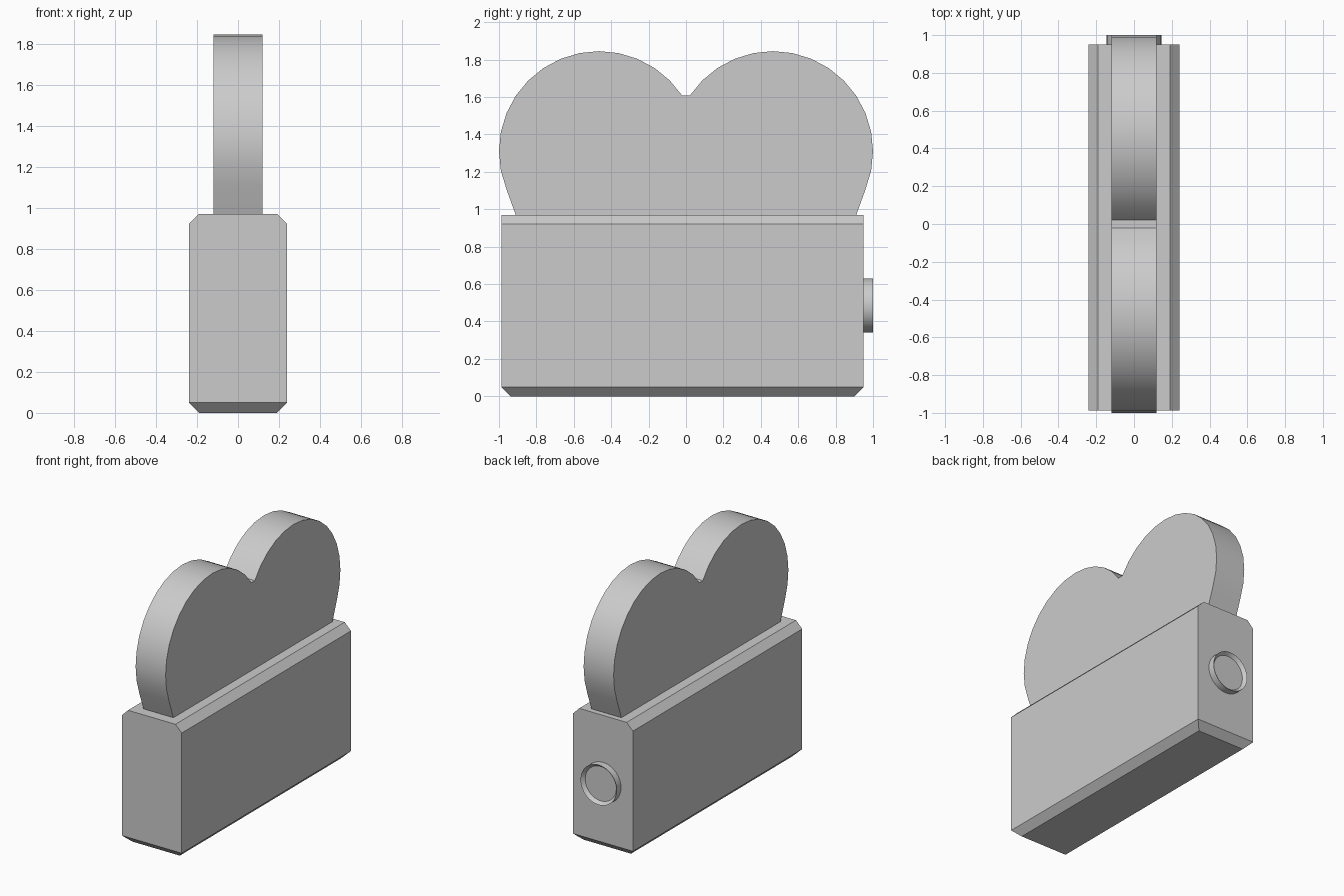
import bpy, bmesh, math

if "Cube" in bpy.data.objects:
    bpy.data.objects.remove(bpy.data.objects["Cube"])


def finish(name, bm, smooth=False):
    bmesh.ops.recalc_face_normals(bm, faces=bm.faces)
    mesh = bpy.data.meshes.new(name)
    bm.to_mesh(mesh)
    bm.free()
    ob = bpy.data.objects.new(name, mesh)
    bpy.context.collection.objects.link(ob)
    if smooth:
        bpy.ops.object.select_all(action='DESELECT')
        ob.select_set(True)
        bpy.context.view_layer.objects.active = ob
        bpy.ops.object.shade_smooth_by_angle(angle=math.radians(35))
    return ob


def loft(name, rings, smooth=False):
    """Skin a stack of equal-length point rings and cap both ends."""
    bm = bmesh.new()
    loops = [[bm.verts.new(p) for p in ring] for ring in rings]
    n = len(loops[0])
    for a, b in zip(loops, loops[1:]):
        for i in range(n):
            j = (i + 1) % n
            bm.faces.new((a[i], a[j], b[j], b[i]))
    bm.faces.new(loops[0])
    bm.faces.new(loops[-1])
    return finish(name, bm, smooth)


# Camera body: chamfered all round the bottom, only along the sides on top
def rect(hx, inset_y, z):
    y0, y1 = -0.987 + inset_y, 0.95 - inset_y
    return [(-hx, y0, z), (hx, y0, z), (hx, y1, z), (-hx, y1, z)]


loft("camera_body", [rect(0.19, 0.05, 0), rect(0.24, 0, 0.05),
                     rect(0.24, 0, 0.92), rect(0.19, 0, 0.97)])

# Film reel housing: two 32-sided arcs meeting in a valley
R, CY, CZ = 0.535, 0.465, 1.31
half = [(0.907, 0.96)]
for k in range(-2, 14):
    a = k * math.tau / 32
    half.append((CY + R * math.cos(a), CZ + R * math.sin(a)))
outline = half + [(-y, z) for y, z in reversed(half)]
loft("reel_housing", [[(x, y, z) for y, z in outline] for x in (-0.12, 0.12)], True)


# Lens: short round rim with a tapered recess
def circle(r, y):
    return [(r * math.cos(i * math.tau / 32), y, 0.485 + r * math.sin(i * math.tau / 32))
            for i in range(32)]


loft("lens", [circle(0.145, 0.94), circle(0.145, 1.0), circle(0.125, 0.975)], True)
